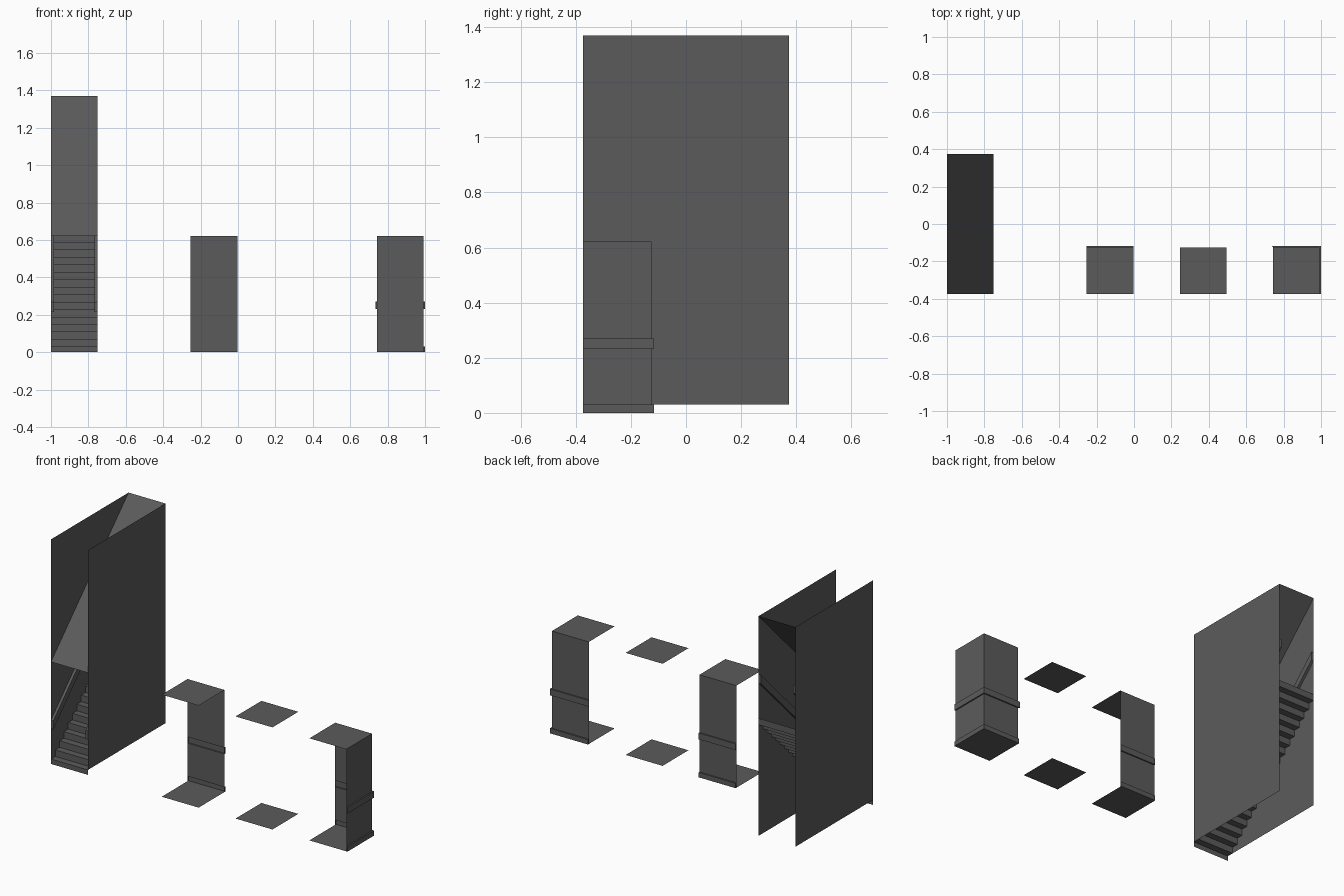
import bpy

if "Cube" in bpy.data.objects:
    bpy.data.objects.remove(bpy.data.objects["Cube"])

U = 0.249            # module width
H = 2.5 * U          # corridor height
FRONT = -1.5 * U
BACK = 1.5 * U
O = 0.008            # depth of skirting and dado bands

grey = bpy.data.materials.new("dark grey plaster")
grey.diffuse_color = (0.105, 0.105, 0.105, 1)
grey.use_nodes = True
grey.node_tree.nodes["Principled BSDF"].inputs["Base Color"].default_value = grey.diffuse_color


def make(name, verts, faces):
    me = bpy.data.meshes.new(name)
    me.from_pydata(verts, [], faces)
    me.materials.append(grey)
    ob = bpy.data.objects.new(name, me)
    bpy.context.collection.objects.link(ob)
    return ob


def loft(name, rows, caps=()):
    """Skin a sheet through rows of points."""
    n = len(rows[0])
    verts = [p for r in rows for p in r]
    faces = [(i * n + j, i * n + j + 1, (i + 1) * n + j + 1, (i + 1) * n + j)
             for i in range(len(rows) - 1) for j in range(n - 1)]
    for a, b, c, d in caps:
        for j in (0, n - 1):
            faces.append(tuple(k * n + j for k in (a, b, c, d)))
    return make(name, verts, faces)


# Corridor tiles: floor, ceiling, and walls with recessed skirting and dado
WALL = [(0, 0), (0, O), (0.03, O), (0.03, 0), (0.232, 0),
        (0.232, O), (0.27, O), (0.27, 0), (H, 0)]
CAPS = [(0, 1, 2, 3), (4, 5, 6, 7)]


def tile(label, x0, walls):
    x1, y0, y1 = x0 + U, FRONT, FRONT + U
    for part, z in (("floor", 0), ("ceiling", H)):
        loft(label + "_" + part, [[(x0, y0, z), (x1, y0, z)],
                                  [(x0, y1, z), (x1, y1, z)]])
    if walls == 1:
        rows = [[(x0, y1 + o, z), (x1, y1 + o, z)] for z, o in WALL]
    elif walls == 2:
        rows = [[(x0 - (o if z > 0.1 else 0), y1 + o, z), (x1 + o, y1 + o, z),
                 (x1 + o, y0, z)] for z, o in WALL]
    else:
        return
    loft(label + "_wall", rows, CAPS)


tile("side_tile", -1 + 3 * U, 1)
tile("open_tile", -1 + 5 * U, 0)
tile("corner_tile", -1 + 7 * U, 2)

# Staircase: first low riser, then equal steps
XL, XR = -1.0, -1 + U
N, Z0 = 18, 0.03
rise, run = (3 * U - Z0) / N, 3 * U / N
profile = [(FRONT, 0), (FRONT, Z0)]
for i in range(N):
    y, z = FRONT + (i + 1) * run, Z0 + i * rise
    profile += [(y, z), (y, z + rise)]
loft("stairs", [[(XL, y, z), (XR, y, z)] for y, z in profile])

# Sloping stair ceiling
loft("stair_ceiling", [[(XL, FRONT, H), (XR, FRONT, H)],
                       [(XL, BACK, H + 3 * U), (XR, BACK, H + 3 * U)]])

# Stair walls and sloping handrails
for side, x, s in (("left", XL, 1), ("right", XR, -1)):
    loft(side + "_stair_wall", [[(x, FRONT, Z0), (x, BACK, Z0)],
                                [(x, FRONT, H + 3 * U), (x, BACK, H + 3 * U)]])
    a, b = x, x + s * 0.016
    ring = [(a, 0.215), (b, 0.215), (b, 0.268), (a, 0.268)]
    verts = [(px, y, z + y - FRONT) for y in (FRONT, BACK) for px, z in ring]
    make(side + "_handrail", verts,
         [(0, 1, 5, 4), (1, 2, 6, 5), (2, 3, 7, 6), (0, 3, 2, 1), (4, 5, 6, 7)])
